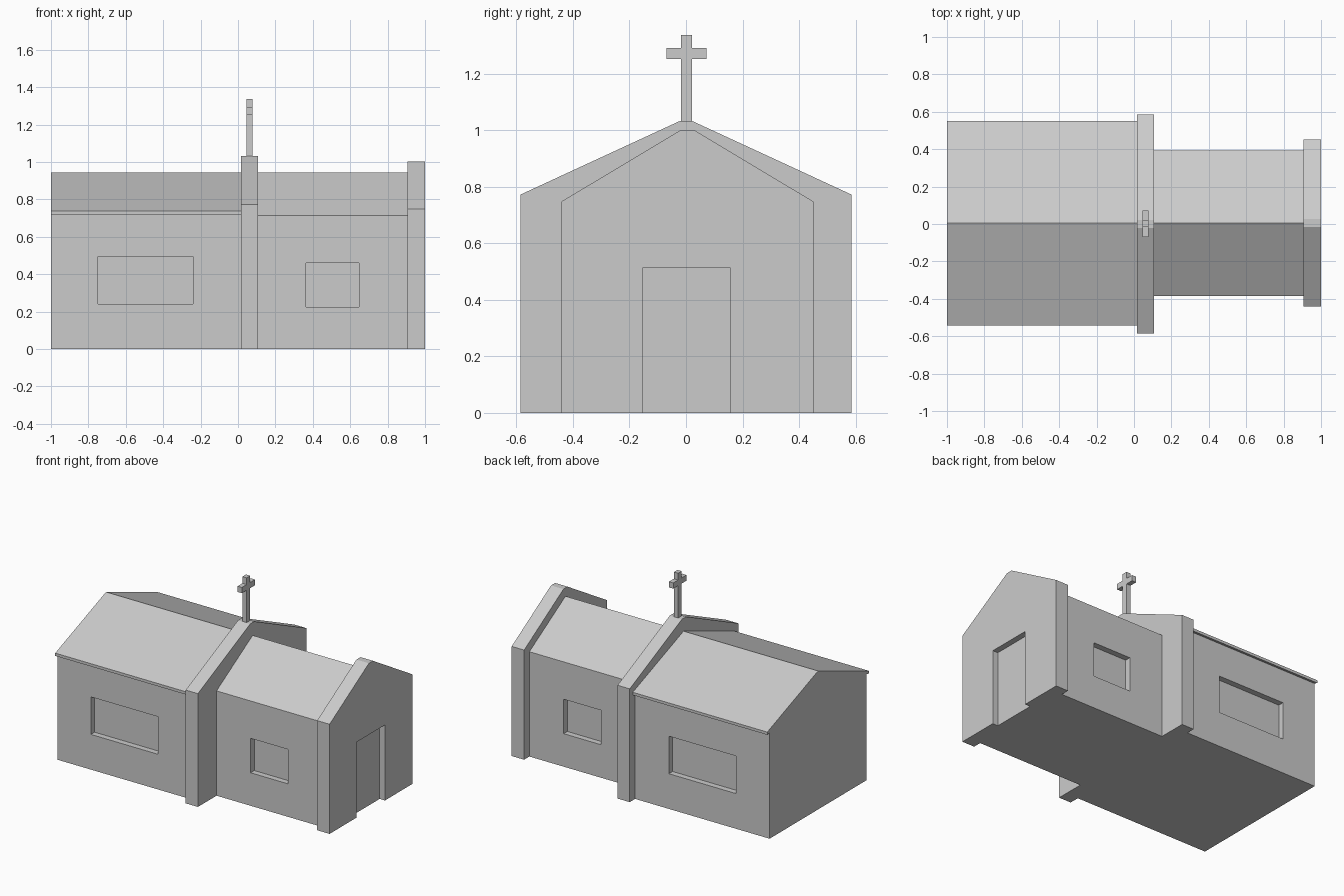
import bpy
import bmesh

if "Cube" in bpy.data.objects:
    bpy.data.objects.remove(bpy.data.objects["Cube"])


def prism(name, profile, x0, x1):
    """Extrude a (y, z) outline along x into a closed solid."""
    bm = bmesh.new()
    face = bm.faces.new([bm.verts.new((x0, y, z)) for y, z in profile])
    ext = bmesh.ops.extrude_face_region(bm, geom=[face])
    verts = [v for v in ext["geom"] if isinstance(v, bmesh.types.BMVert)]
    bmesh.ops.translate(bm, verts=verts, vec=(x1 - x0, 0, 0))
    bmesh.ops.recalc_face_normals(bm, faces=bm.faces)
    mesh = bpy.data.meshes.new(name)
    bm.to_mesh(mesh)
    bm.free()
    obj = bpy.data.objects.new(name, mesh)
    bpy.context.collection.objects.link(obj)
    return obj


def mirrored(half, cy=0.0):
    """Complete a right-hand half outline (bottom to top) about y = cy."""
    left = [(-y, z) for y, z in reversed(half) if y > 0]
    return [(y + cy, z) for y, z in half + left]


def recess(target, x, y, z):
    """Cut a box-shaped recess given (min, max) ranges."""
    box = [(y[0], z[0]), (y[1], z[0]), (y[1], z[1]), (y[0], z[1])]
    cutter = prism(target.name + "_cutter", box, *x)
    cutter.hide_render = True
    cutter.hide_set(True)
    mod = target.modifiers.new("recess", 'BOOLEAN')
    mod.operation = 'DIFFERENCE'
    mod.solver = 'EXACT'
    mod.object = cutter


CY = 0.005      # slight sideways offset of the body
DEPTH = 0.04    # depth of window and door recesses

# Large hall with overhanging eaves
hall = prism("large_hall", mirrored(
    [(0.522, 0), (0.522, 0.725), (0.547, 0.718), (0.547, 0.737), (0, 0.945)], CY),
    -1.0, 0.03)

# Small hall
porch = prism("small_hall", mirrored([(0.389, 0), (0.389, 0.715), (0, 0.945)], CY),
              0.09, 0.92)

# Raised gable walls
prism("middle_gable_wall", mirrored([(0.585, 0), (0.585, 0.773), (0.022, 1.033)]),
      0.015, 0.107)
entrance = prism("entrance_gable_wall",
                 mirrored([(0.446, 0), (0.446, 0.748), (0.022, 1.002)], CY),
                 0.906, 1.0)

# Recessed windows on both sides
for side in (-1, 1):
    for obj, half, x, z in ((hall, 0.522, (-0.748, -0.24), (0.24, 0.496)),
                            (porch, 0.389, (0.364, 0.648), (0.225, 0.46))):
        y = sorted((CY + side * (half - DEPTH), CY + side * (half + 0.1)))
        recess(obj, x, y, z)

# Recessed doorway
recess(entrance, (1.0 - DEPTH, 1.1), (-0.152, 0.156), (-0.1, 0.515))

# Roof cross
prism("roof_cross", mirrored(
    [(0.019, 1.02), (0.019, 1.253), (0.071, 1.253), (0.071, 1.292),
     (0.019, 1.292), (0.019, 1.338)], 0.002), 0.045, 0.077)
